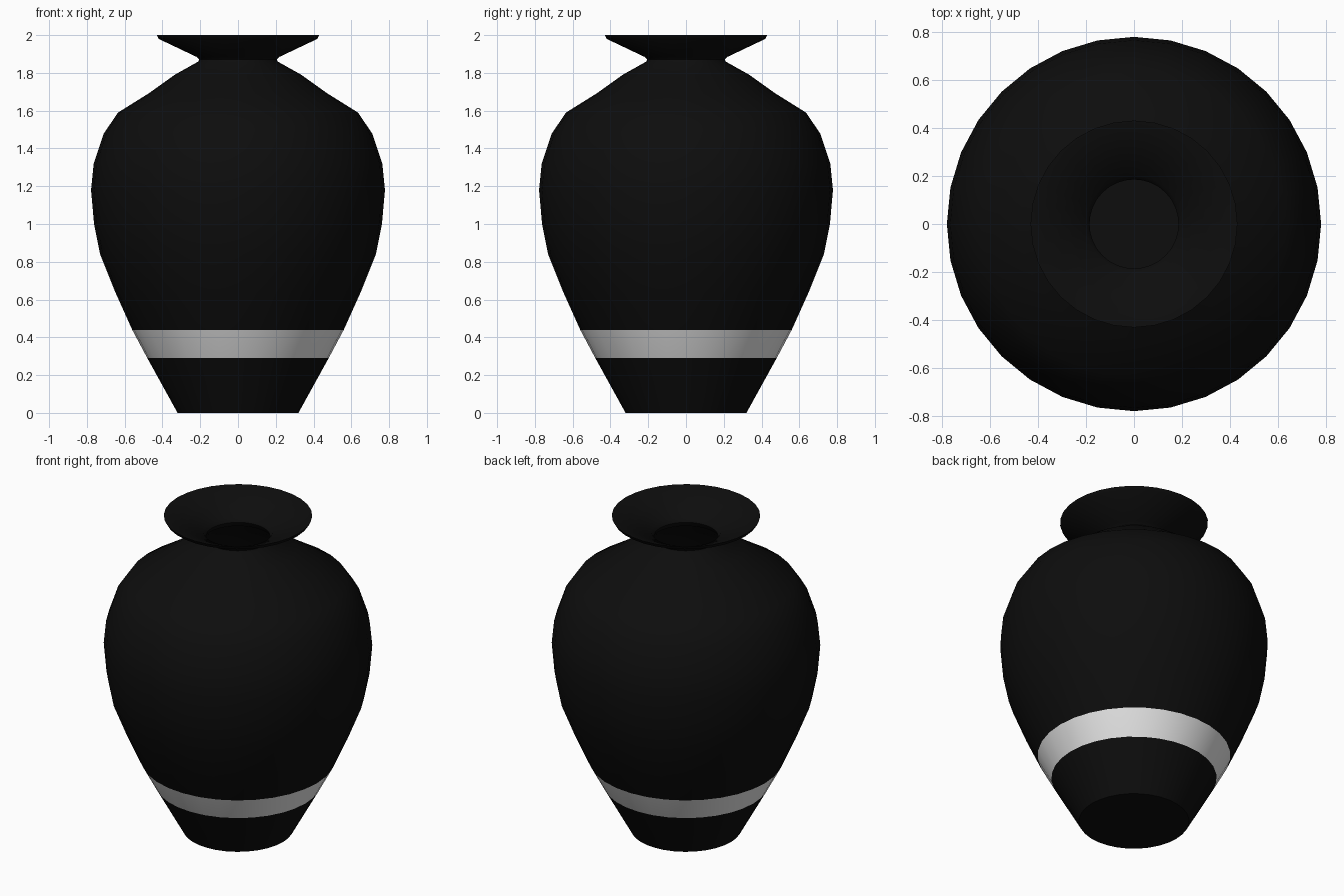
import bpy
import bmesh
import math
from mathutils import Matrix, Vector

if "Cube" in bpy.data.objects:
    bpy.data.objects.remove(bpy.data.objects["Cube"], do_unlink=True)

SIDES = 32


def flat_material(name, colour):
    mat = bpy.data.materials.new(name)
    mat.use_nodes = True
    mat.diffuse_color = colour
    shader = mat.node_tree.nodes["Principled BSDF"]
    shader.inputs["Base Color"].default_value = colour
    shader.inputs["Roughness"].default_value = 0.6
    return mat


black = flat_material("black glaze", (0.004, 0.004, 0.004, 1))
white = flat_material("white band", (0.8, 0.8, 0.8, 1))

# Outer wall from foot to rim, as (radius, height)
outer = [(0.32, 0), (0.48, 0.29), (0.56, 0.44), (0.65, 0.64), (0.73, 0.84),
         (0.762, 1.0), (0.778, 1.18), (0.764, 1.32), (0.71, 1.48),
         (0.635, 1.59), (0.475, 1.69), (0.335, 1.79), (0.21, 1.86),
         (0.205, 1.87), (0.22, 1.885), (0.42, 1.98), (0.43, 2.0)]

# Dished lip, throat and hollow inside, down to the floor
wall = 0.02
inner = [(0.425, 2.0), (0.2, 1.895), (0.185, 1.87), (0.2, 1.84)]
inner += [(r - wall, z - wall * 0.5) for r, z in outer[11:0:-1]]
inner += [(0.31, 0.03), (0, 0.03)]
profile = [(0, 0)] + outer + inner

# Spin the profile into the vase
bm = bmesh.new()
points = [bm.verts.new((r, 0, z)) for r, z in profile]
edges = [bm.edges.new(pair) for pair in zip(points, points[1:])]
bmesh.ops.spin(bm, geom=points + edges, cent=(0, 0, 0), axis=(0, 0, 1),
               angle=math.tau, steps=SIDES, use_merge=True)
bmesh.ops.remove_doubles(bm, verts=bm.verts, dist=0.0005)
bmesh.ops.recalc_face_normals(bm, faces=bm.faces)

# Paint the ring of outer faces between the two band heights
for face in bm.faces:
    centre = face.calc_center_median()
    outward = face.normal.x * centre.x + face.normal.y * centre.y > 0
    if outward and 0.29 < centre.z < 0.44:
        face.material_index = 1

mesh = bpy.data.meshes.new("vase")
bm.to_mesh(mesh)
bm.free()
mesh.materials.append(black)
mesh.materials.append(white)
vase = bpy.data.objects.new("vase", mesh)
bpy.context.collection.objects.link(vase)

# Smooth body with a crisp foot and lip
bpy.ops.object.select_all(action="DESELECT")
vase.select_set(True)
bpy.context.view_layer.objects.active = vase
bpy.ops.object.shade_smooth_by_angle(angle=math.radians(40))
